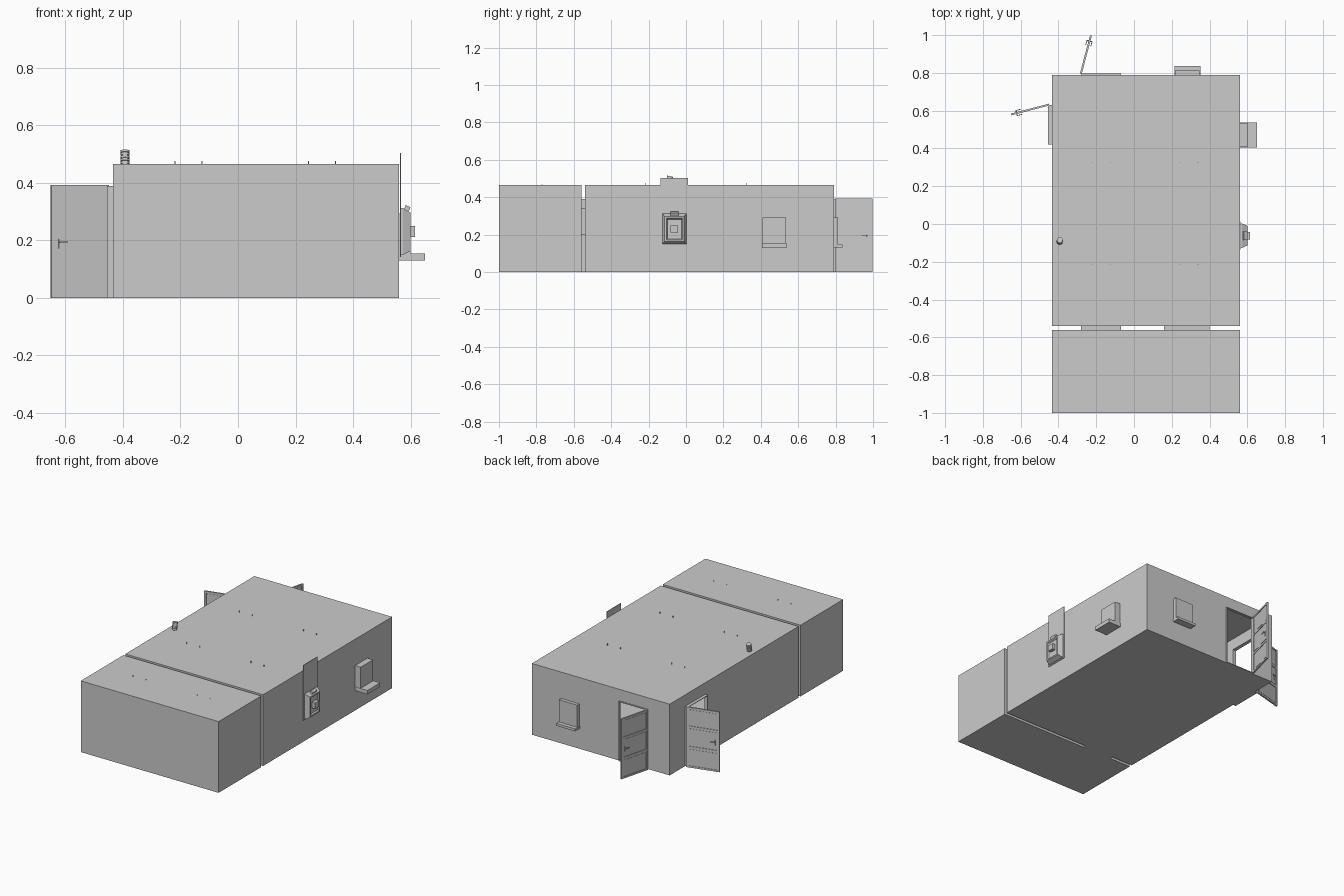
import bpy, bmesh, math
from mathutils import Matrix, Vector

if "Cube" in bpy.data.objects:
    bpy.data.objects.remove(bpy.data.objects["Cube"])


def add_box(bm, b):
    # b = x0, x1, y0, y1, z0, z1
    c = Vector(((b[0] + b[1]) / 2, (b[2] + b[3]) / 2, (b[4] + b[5]) / 2))
    m = Matrix.Translation(c) @ Matrix.Diagonal((b[1] - b[0], b[3] - b[2], b[5] - b[4], 1))
    bmesh.ops.create_cube(bm, size=1, matrix=m)


def add_cyl(bm, r, depth, matrix, sides=16):
    bmesh.ops.create_cone(bm, cap_ends=True, segments=sides, radius1=r, radius2=r,
                          depth=depth, matrix=matrix)


def finish(bm, name):
    me = bpy.data.meshes.new(name)
    bm.to_mesh(me)
    bm.free()
    ob = bpy.data.objects.new(name, me)
    bpy.context.collection.objects.link(ob)
    return ob


def boxes(name, *bs):
    bm = bmesh.new()
    for b in bs:
        add_box(bm, b)
    return finish(bm, name)


def room(name, b, holes):
    # thin-walled hollow room with openings cut through the walls
    t = 0.004
    ob = boxes(name, b)
    inner = (b[0] + t, b[1] - t, b[2] + t, b[3] - t, b[4] + t, b[5] - t)
    for h in [inner] + holes:
        cut = boxes("cutter", h)
        mod = ob.modifiers.new("cut", 'BOOLEAN')
        mod.operation, mod.object, mod.solver = 'DIFFERENCE', cut, 'EXACT'
        bpy.context.view_layer.objects.active = ob
        bpy.ops.object.modifier_apply(modifier=mod.name)
        bpy.data.objects.remove(cut)
    return ob


def lining(name, axis, a0, a1, d0, d1, z0, z1, t=0.004):
    # four-sided lining of an opening; a runs along the wall, d through it
    parts = [(a0, a0 + t, z0, z1), (a1 - t, a1, z0, z1),
             (a0 + t, a1 - t, z1 - t, z1), (a0 + t, a1 - t, z0, z0 + t)]
    if axis == 'x':
        return boxes(name, *[(p[0], p[1], d0, d1, p[2], p[3]) for p in parts])
    return boxes(name, *[(d0, d1, p[0], p[1], p[2], p[3]) for p in parts])


# Two rooms joined by a doorway and a window
X0, X1, H = -0.435, 0.56, 0.465
door_hole = (-0.276, -0.074, -0.58, -0.52, 0.004, 0.386)
win_hole = (0.164, 0.396, -0.58, -0.52, 0.204, 0.336)
room("main_room", (X0, X1, -0.54, 0.79, 0, H),
     [door_hole, win_hole,
      (-0.276, -0.074, 0.75, 0.82, 0.004, 0.386),
      (-0.47, -0.41, 0.426, 0.626, 0.004, 0.386)])
room("front_room", (X0, X1, -1.0, -0.56, 0, H), [door_hole, win_hole])
lining("inner_doorway", 'x', -0.28, -0.07, -0.562, -0.538, 0, 0.39)
lining("inner_window", 'x', 0.16, 0.40, -0.562, -0.538, 0.20, 0.34)
lining("back_door_frame", 'x', -0.28, -0.07, 0.78, 0.798, 0, 0.39)
lining("left_door_frame", 'y', 0.422, 0.63, -0.455, -0.433, 0, 0.39)


# Open panelled doors, built along +x from the hinge
def door(name, hinge, tip):
    W, T, top = 0.207, 0.005, 0.393
    s = 0.014
    bm = bmesh.new()
    add_box(bm, (s, W - s, -0.0015, 0.0015, 0.004, top - 0.004))
    add_box(bm, (0, s, -T, T, 0, top))
    add_box(bm, (W - s, W, -T, T, 0, top))
    for z0, z1 in ((0, 0.011), (0.124, 0.139), (0.258, 0.271), (0.382, top)):
        add_box(bm, (s, W - s, -T, T, z0, z1))
    for z0, z1 in ((0.011, 0.124), (0.139, 0.258), (0.271, 0.382)):
        add_box(bm, (s + 0.005, W - s - 0.005, -0.003, 0.003, z0 + 0.005, z1 - 0.005))
    # lever handles on both faces
    hx = W - 0.03
    for sgn in (-1, 1):
        add_box(bm, (hx - 0.003, hx + 0.003, *sorted((sgn * 0.003, sgn * 0.006)), 0.172, 0.204))
        add_cyl(bm, 0.003, 0.012, Matrix.Translation((hx, sgn * 0.01, 0.194)) @
                Matrix.Rotation(math.pi / 2, 4, 'X'), 12)
        add_box(bm, (hx - 0.026, hx + 0.003, *sorted((sgn * 0.012, sgn * 0.016)), 0.192, 0.196))
    ob = finish(bm, name)
    ob.location = (hinge[0], hinge[1], 0)
    ob.rotation_euler.z = math.atan2(tip[1] - hinge[1], tip[0] - hinge[0])


door("back_door", (-0.281, 0.797), (-0.228, 0.998))
door("left_door", (-0.450, 0.632), (-0.65, 0.580))

# Projecting windows with sills
boxes("right_window", (0.558, 0.60, 0.408, 0.535, 0.145, 0.293))
boxes("right_sill", (0.558, 0.65, 0.406, 0.538, 0.13, 0.155))
boxes("back_window", (0.217, 0.348, 0.788, 0.812, 0.145, 0.293))
boxes("back_sill", (0.214, 0.351, 0.788, 0.837, 0.132, 0.148))

# Backboard with tapered wall unit
boxes("wall_backboard", (0.563, 0.567, -0.136, 0.012, 0.143, 0.504))
bm = bmesh.new()
rings = []
for x, hy, z0, z1 in ((0.567, 0.064, 0.150, 0.312), (0.573, 0.064, 0.150, 0.312),
                      (0.600, 0.052, 0.163, 0.297), (0.600, 0.043, 0.172, 0.288),
                      (0.592, 0.038, 0.178, 0.282)):
    yc = -0.062
    rings.append([bm.verts.new((x, yc + a * hy, z)) for a, z in
                  ((-1, z0), (1, z0), (1, z1), (-1, z1))])
for r, q in zip(rings, rings[1:]):
    for i in range(4):
        j = (i + 1) % 4
        bm.faces.new((r[i], r[j], q[j], q[i]))
bm.faces.new(rings[0][::-1])
bm.faces.new(rings[-1])
finish(bm, "wall_unit")
boxes("wall_unit_knob", (0.59, 0.615, -0.082, -0.042, 0.212, 0.250))
latch = boxes("wall_unit_latch", (-0.009, 0.009, -0.022, 0.022, -0.011, 0.011))
latch.location = (0.587, -0.062, 0.309)
latch.rotation_euler.y = math.radians(25)

# Ribbed roof vent, leaning slightly
bm = bmesh.new()
for i in range(5):
    add_cyl(bm, 0.016, 0.007, Matrix.Translation((0, 0, 0.006 + i * 0.010)))
add_cyl(bm, 0.012, 0.054, Matrix.Translation((0, 0, 0.021)))
vent = finish(bm, "roof_vent")
vent.location = (-0.393, -0.095, 0.464)
vent.rotation_euler.x = math.radians(-12)

# Hanging lamps whose rods poke through the roof
for j, (y, zt) in enumerate(((-0.77, 0.469), (-0.215, 0.476), (0.325, 0.476))):
    for i, x in enumerate((-0.172, 0.292)):
        bm = bmesh.new()
        for s in (-1, 1):
            add_box(bm, (x + s * 0.047 - 0.0015, x + s * 0.047 + 0.0015,
                         y - 0.0015, y + 0.0015, 0.42, zt))
        add_box(bm, (x - 0.09, x + 0.09, y - 0.018, y + 0.018, 0.408, 0.421))
        finish(bm, f"ceiling_lamp_{j}_{i}")
